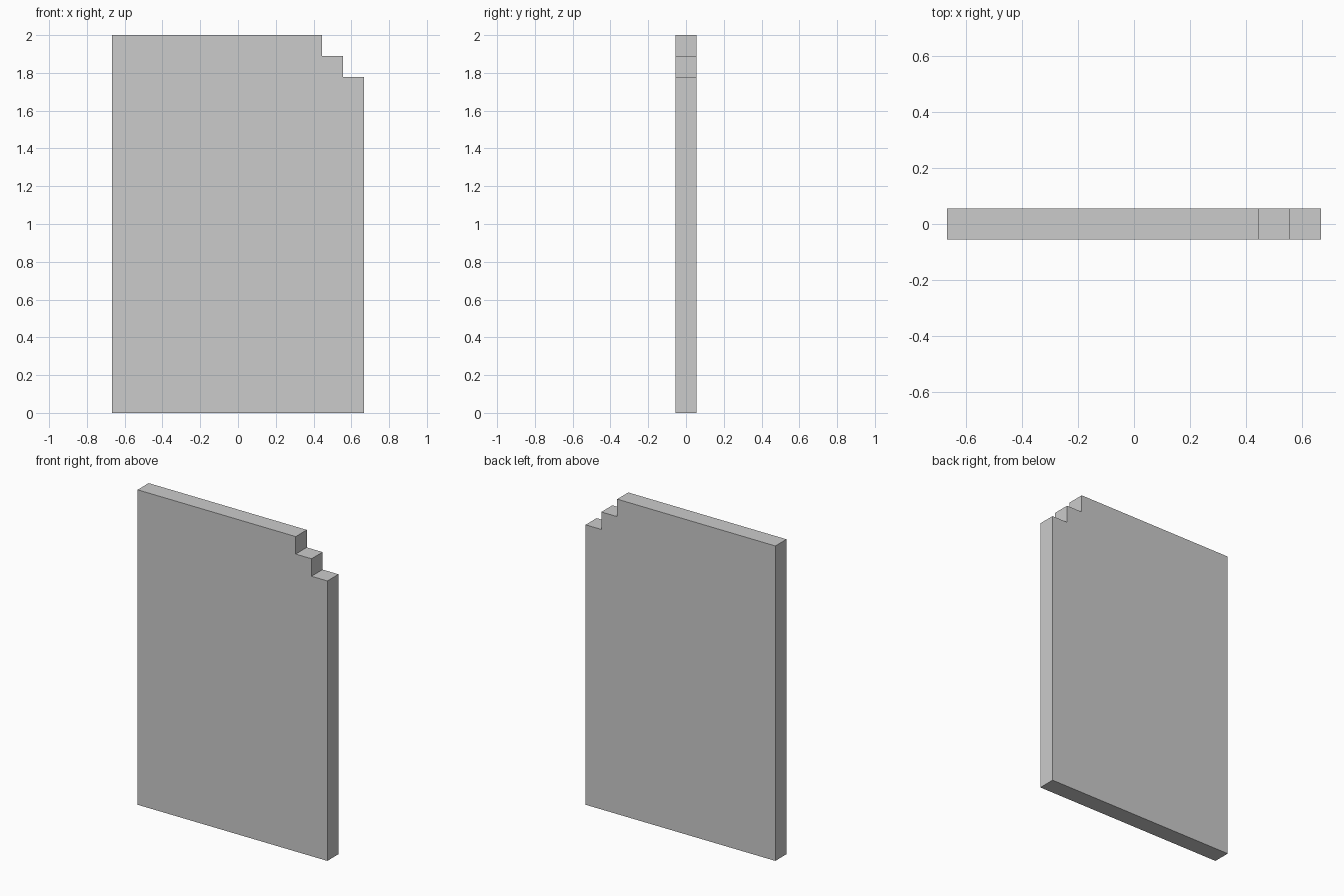
import bpy, bmesh

if "Cube" in bpy.data.objects:
    bpy.data.objects.remove(bpy.data.objects["Cube"])

U = 2 / 9 / 2  # one step: the slab is 12 x 1 x 18 steps

# Front outline of the slab, with two stair notches at the top right corner
outline = [(-6, 0), (6, 0), (6, 16), (5, 16), (5, 17), (4, 17), (4, 18), (-6, 18)]

# Extrude the outline through the slab thickness
bm = bmesh.new()
face = bm.faces.new([bm.verts.new((x * U, -U / 2, z * U)) for x, z in outline])
extruded = bmesh.ops.extrude_face_region(bm, geom=[face])["geom"]
back = [g for g in extruded if isinstance(g, bmesh.types.BMVert)]
bmesh.ops.translate(bm, verts=back, vec=(0, U, 0))
bmesh.ops.recalc_face_normals(bm, faces=bm.faces)

mesh = bpy.data.meshes.new("stepped_slab")
bm.to_mesh(mesh)
bm.free()
bpy.context.collection.objects.link(bpy.data.objects.new("stepped_slab", mesh))
